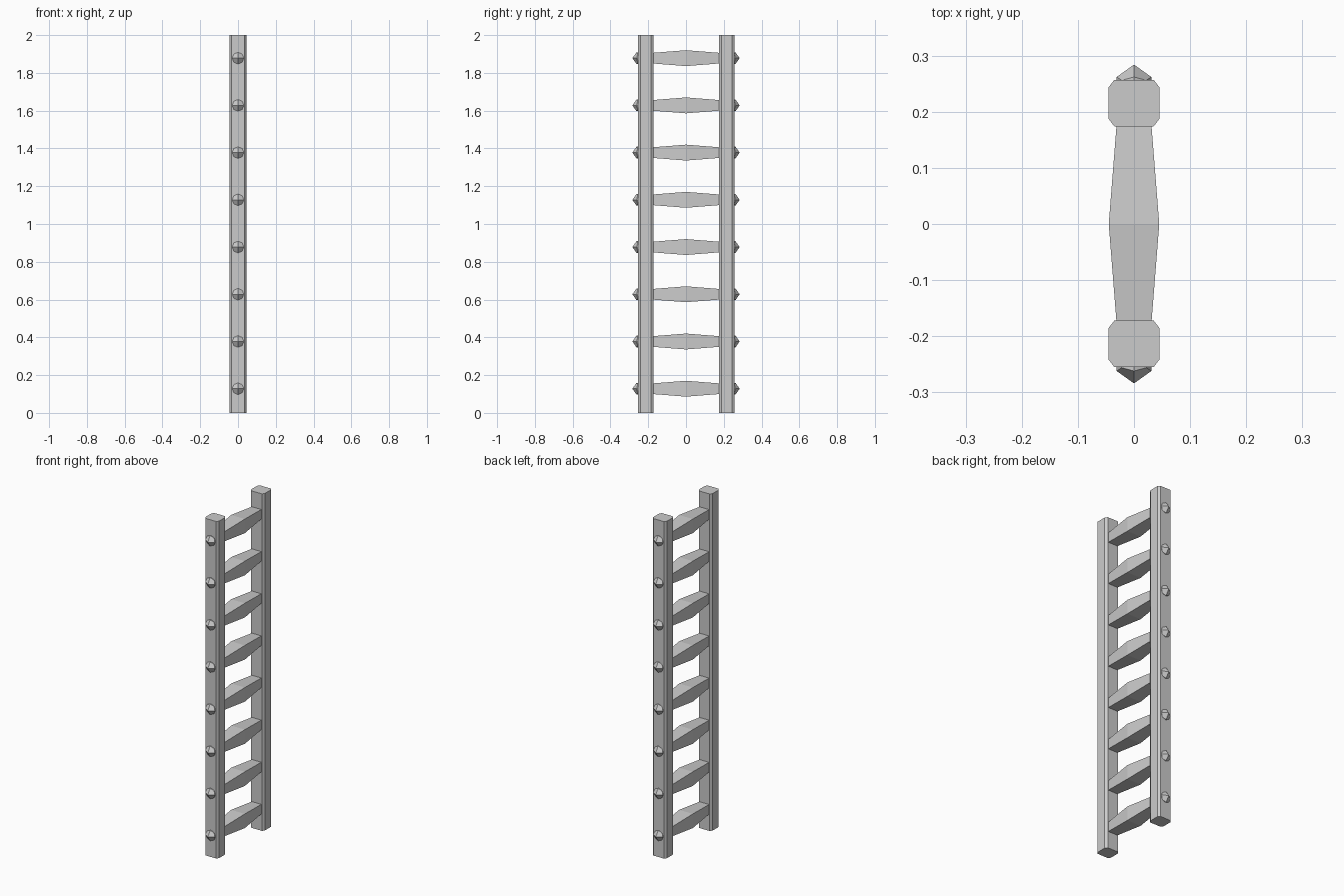
import bpy, math

if "Cube" in bpy.data.objects:
    bpy.data.objects.remove(bpy.data.objects["Cube"])


def make(name, verts, faces):
    me = bpy.data.meshes.new(name)
    me.from_pydata(verts, [], faces)
    me.update()
    ob = bpy.data.objects.new(name, me)
    bpy.context.collection.objects.link(ob)
    return ob


def loft(name, rings):
    """Skin equal-length rings and cap both ends."""
    n = len(rings[0])
    verts = [v for r in rings for v in r]
    faces = [(k * n + i, k * n + (i + 1) % n, (k + 1) * n + (i + 1) % n, (k + 1) * n + i)
             for k in range(len(rings) - 1) for i in range(n)]
    faces += [tuple(reversed(range(n))), tuple(range(len(verts) - n, len(verts)))]
    return make(name, verts, faces)


# Side rails: chamfered square posts
HX, HY, CX, CY = 0.045, 0.0415, 0.010, 0.013
profile = [(HX, -HY + CY), (HX, HY - CY), (HX - CX, HY), (-HX + CX, HY),
           (-HX, HY - CY), (-HX, -HY + CY), (-HX + CX, -HY), (HX - CX, -HY)]
for side, yc in (("front", -0.2135), ("back", 0.2155)):
    loft(side + "_rail", [[(x, yc + y, z) for x, y in profile] for z in (0, 2)])


# Pointed peg end: four flat facets trimmed to an octagonal outline
def peg(name, s, zc):
    r, tip = 0.031, 0.284
    verts = [(0, s * tip, zc)]
    for y_even, y_odd in ((0.262, 0.256), (0.24, 0.24)):
        for i in range(8):
            a = i * math.pi / 4
            verts.append((r * math.cos(a), s * (y_odd if i % 2 else y_even), zc + r * math.sin(a)))
    faces = [(0, 1 + i, 2 + i, 1 + (i + 2) % 8) for i in range(0, 8, 2)]
    faces += [(1 + i, 9 + i, 9 + (i + 1) % 8, 1 + (i + 1) % 8) for i in range(8)]
    faces.append(tuple(range(16, 8, -1)))
    if s > 0:
        faces = [tuple(reversed(f)) for f in faces]
    make(name, verts, faces)


# Rungs: square bars swelling at the middle, with a peg at each end
for k in range(8):
    z = 0.128 + 0.25 * k
    rings = []
    for y, w, h in ((-0.19, 0.030, 0.027), (0, 0.045, 0.042), (0.19, 0.030, 0.027)):
        rings.append([(w, y, z - h), (-w, y, z - h), (-w, y, z + h), (w, y, z + h)])
    loft(f"rung_{k + 1}", rings)
    peg(f"front_peg_{k + 1}", -1, z)
    peg(f"back_peg_{k + 1}", 1, z)

# Consistent outward normals
import bmesh
for ob in bpy.data.objects:
    bm = bmesh.new()
    bm.from_mesh(ob.data)
    bmesh.ops.recalc_face_normals(bm, faces=bm.faces)
    bm.to_mesh(ob.data)
    bm.free()
